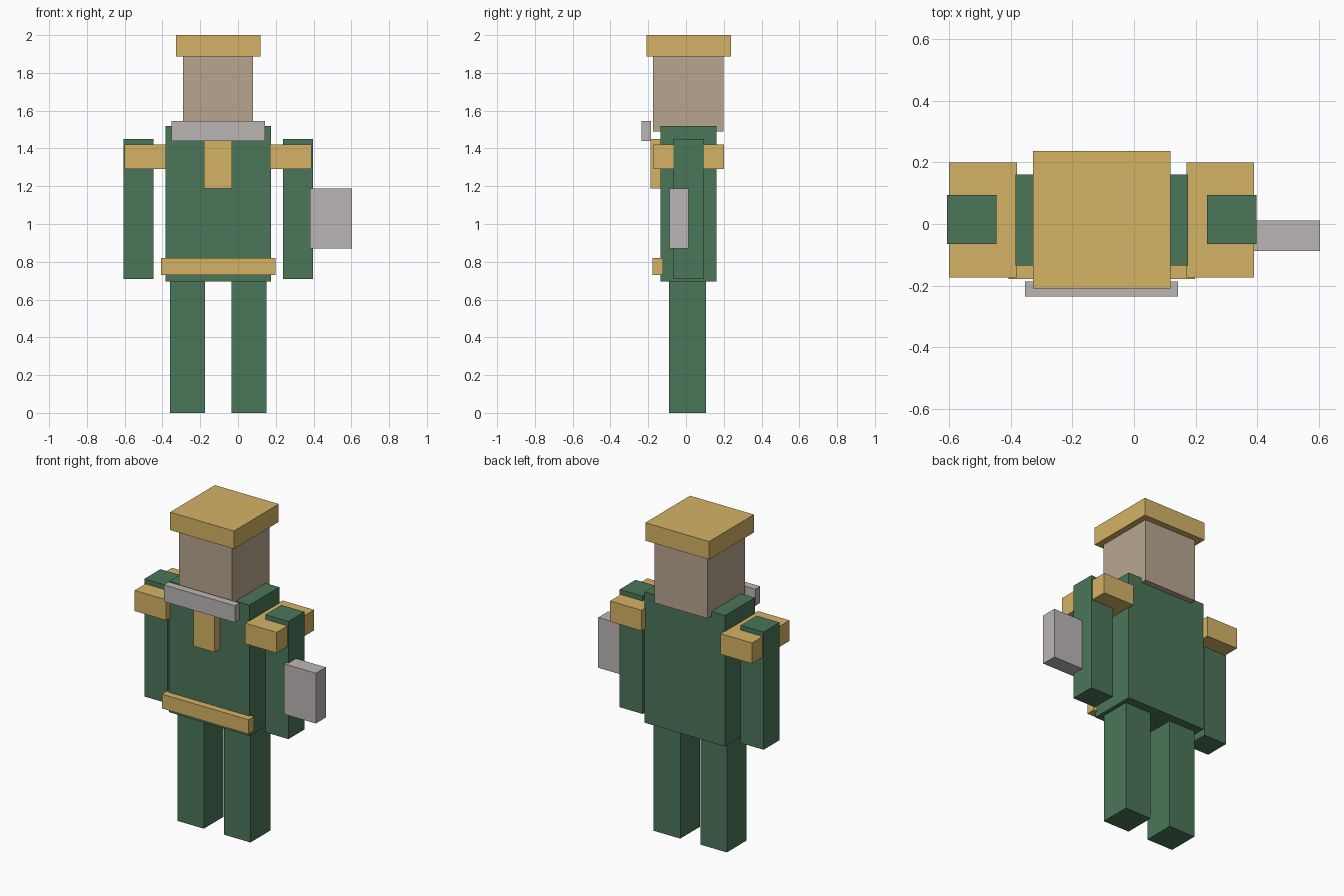
import bpy
import bmesh

if "Cube" in bpy.data.objects:
    bpy.data.objects.remove(bpy.data.objects["Cube"])

AXIS = -0.105  # x of the figure's own symmetry plane


def material(name, rgb):
    mat = bpy.data.materials.new(name)
    mat.diffuse_color = (*rgb, 1)
    mat.use_nodes = True
    mat.node_tree.nodes["Principled BSDF"].inputs["Base Color"].default_value = mat.diffuse_color
    return mat


GREEN = material("green_cloth", (0.07, 0.18, 0.10))
GOLD = material("gold_trim", (0.66, 0.45, 0.13))
SKIN = material("skin", (0.48, 0.38, 0.28))
GREY = material("grey_metal", (0.50, 0.47, 0.46))


def box(name, x, y, z, mat):
    """Box spanning the (min, max) pairs x, y and z."""
    bm = bmesh.new()
    bmesh.ops.create_cube(bm, size=1)
    for v in bm.verts:
        v.co = [r[0] + (c + 0.5) * (r[1] - r[0]) for c, r in zip(v.co, (x, y, z))]
    mesh = bpy.data.meshes.new(name)
    bm.to_mesh(mesh)
    bm.free()
    mesh.materials.append(mat)
    bpy.context.collection.objects.link(bpy.data.objects.new(name, mesh))


def pair(name, x, y, z, mat):
    """The same box on both sides of the figure."""
    box(name + "_left", x, y, z, mat)
    box(name + "_right", (2 * AXIS - x[1], 2 * AXIS - x[0]), y, z, mat)


# Limbs and shoulder pads
pair("leg", (-0.36, -0.175), (-0.09, 0.107), (0, 0.70), GREEN)
pair("arm", (-0.607, -0.447), (-0.065, 0.094), (0.708, 1.45), GREEN)
pair("shoulder_pad", (-0.60, -0.38), (-0.173, 0.20), (1.29, 1.42), GOLD)

# Body and head
box("torso", (-0.385, 0.175), (-0.135, 0.161), (0.695, 1.52), GREEN)
box("head", (-0.29, 0.08), (-0.174, 0.198), (1.49, 1.887), SKIN)
box("hat", (-0.327, 0.118), (-0.209, 0.237), (1.887, 2.0), GOLD)

# Front trim
box("belt", (-0.407, 0.198), (-0.178, -0.122), (0.73, 0.82), GOLD)
box("chest_strip", (-0.18, -0.032), (-0.187, -0.13), (1.187, 1.45), GOLD)
box("collar_plate", (-0.353, 0.142), (-0.235, -0.186), (1.44, 1.545), GREY)

# Block carried on one arm
box("arm_block", (0.382, 0.604), (-0.087, 0.012), (0.87, 1.187), GREY)
